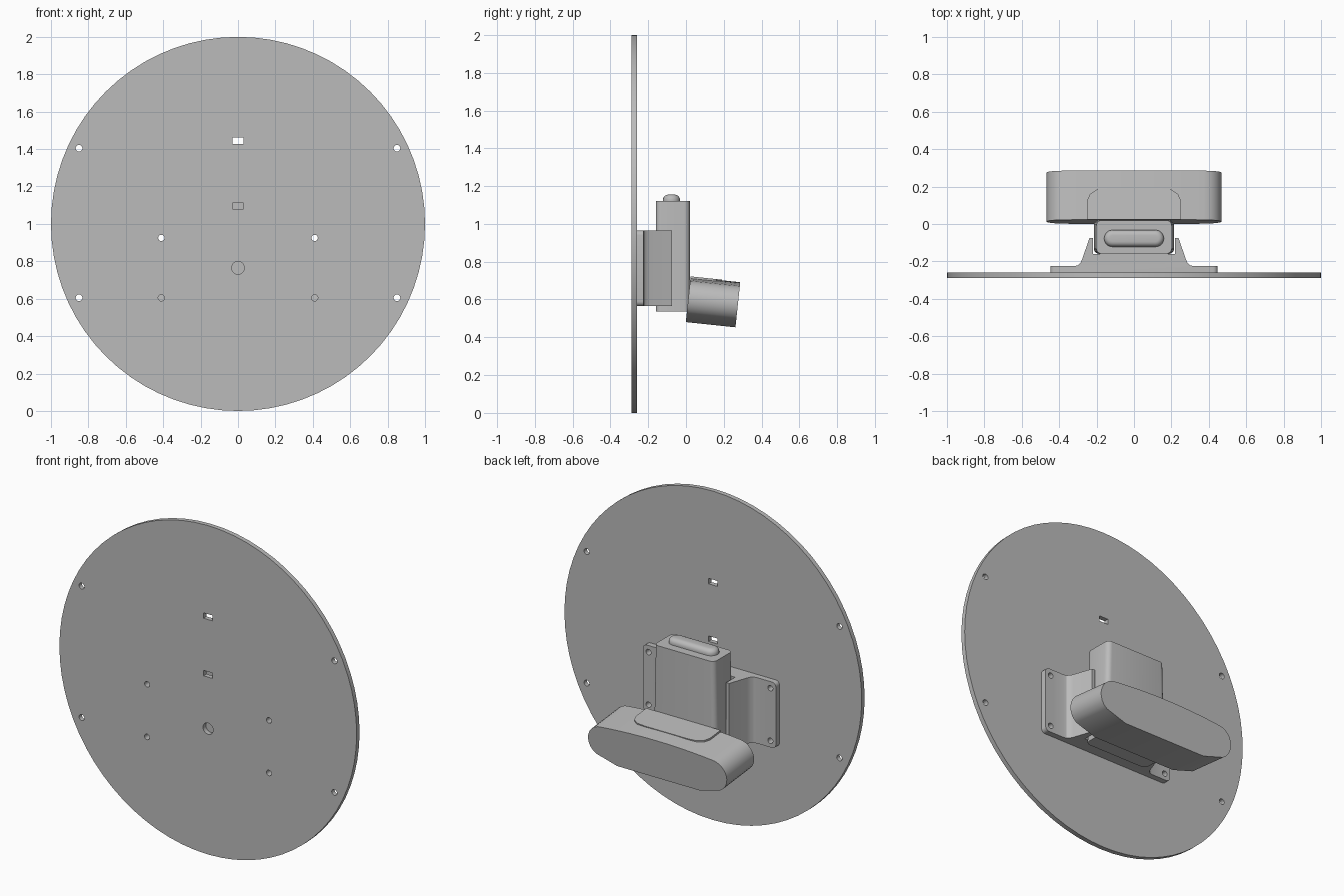
import bpy, bmesh, math
from mathutils import Matrix, Vector

cube = bpy.data.objects.get("Cube")
if cube:
    bpy.data.objects.remove(cube, do_unlink=True)

grey = bpy.data.materials.new("plain grey")
grey.use_nodes = True
grey.diffuse_color = (0.5, 0.5, 0.5, 1)
grey.node_tree.nodes["Principled BSDF"].inputs["Base Color"].default_value = (0.5, 0.5, 0.5, 1)


def finish(bm, name):
    bmesh.ops.recalc_face_normals(bm, faces=bm.faces)
    mesh = bpy.data.meshes.new(name)
    bm.to_mesh(mesh)
    bm.free()
    mesh.materials.append(grey)
    obj = bpy.data.objects.new(name, mesh)
    bpy.context.collection.objects.link(obj)
    return obj


def prism(outline, low, high, axis):
    """Extrude a 2D outline along y (points are x, z) or z (points are x, y)."""
    bm = bmesh.new()
    place = (lambda a, b: (a, low, b)) if axis == "y" else (lambda a, b: (a, b, low))
    face = bm.faces.new([bm.verts.new(place(a, b)) for a, b in outline])
    top = bmesh.ops.extrude_face_region(bm, geom=[face])["geom"]
    step = Vector((0, high - low, 0)) if axis == "y" else Vector((0, 0, high - low))
    bmesh.ops.translate(bm, vec=step, verts=[v for v in top if isinstance(v, bmesh.types.BMVert)])
    return bm


def circle(cx, cy, r, n):
    return [(cx + r * math.cos(math.tau * i / n), cy + r * math.sin(math.tau * i / n)) for i in range(n)]


def rect(cx, cy, w, h):
    return [(cx + sx * w / 2, cy + sy * h / 2) for sx, sy in ((-1, -1), (1, -1), (1, 1), (-1, 1))]


def mirrored(half):
    return half + [(-x, y) for x, y in reversed(half) if abs(x) > 1e-6]


def bevel(bm, test, size, segments=5):
    edges = [e for e in bm.edges if test(e)]
    bmesh.ops.bevel(bm, geom=edges, offset=size, segments=segments, profile=0.5, affect="EDGES")


def along(edge, axis):
    d = (edge.verts[1].co - edge.verts[0].co).normalized()
    return abs(d[axis]) > 0.95


def smooth(obj, angle=30):
    bpy.ops.object.select_all(action="DESELECT")
    obj.select_set(True)
    bpy.context.view_layer.objects.active = obj
    bpy.ops.object.shade_smooth_by_angle(angle=math.radians(angle))


def drill(obj, outlines):
    """Cut every outline through the part along y."""
    for outline in outlines:
        cutter = finish(prism(outline, -0.4, -0.2, "y"), "cutter")
        cutter.hide_render = True
        mod = obj.modifiers.new("hole", "BOOLEAN")
        mod.operation, mod.solver, mod.object = "DIFFERENCE", "EXACT", cutter
        bpy.context.view_layer.objects.active = obj
        bpy.ops.object.modifier_apply(modifier=mod.name)
        bpy.data.objects.remove(cutter, do_unlink=True)


# Round plate with screw holes, two slots and a centre hole
screws = [circle(s * 0.41, z, 0.017, 16) for s in (-1, 1) for z in (0.605, 0.925)]
rim = [circle(s * 0.85, z, 0.018, 16) for s in (-1, 1) for z in (0.605, 1.405)]
slots = [rect(0, z, 0.06, 0.033) for z in (1.095, 1.445)]
plate = finish(prism(circle(0, 1, 1, 72), -0.288, -0.26, "y"), "round_plate")
drill(plate, screws + rim + slots + [circle(0, 0.765, 0.034, 24)])
smooth(plate)

# Wall bracket: flanged cradle with flared cheeks
half = [(0.447, -0.26), (0.447, -0.225), (0.32, -0.225), (0.3, -0.221), (0.286, -0.208),
        (0.278, -0.19), (0.238, -0.075), (0.218, -0.075), (0.218, -0.16)]
bm = prism(mirrored(half), 0.565, 0.965, "z")
bevel(bm, lambda e: along(e, 1) and all(abs(v.co.x) > 0.44 for v in e.verts), 0.025)
bracket = finish(bm, "bracket")
drill(bracket, screws)
smooth(bracket)

# Upright body, slightly narrower at the top
bm = prism(rect(0, -0.07, 0.43, 0.18), 0.537, 1.12, "z")
for v in bm.verts:
    if v.co.z > 1:
        v.co.x *= 0.94
bevel(bm, lambda e: along(e, 2), 0.03)
smooth(finish(bm, "body"))

# Long push button on top of the body
pill = [(s * (0.115 + 0.045 * math.cos(a)), -0.077 + s * 0.045 * math.sin(a))
        for s in (1, -1) for a in [math.pi * (i / 10 - 0.5) for i in range(11)]]
bm = prism(pill, 1.11, 1.155, "z")
bevel(bm, lambda e: all(v.co.z > 1.15 for v in e.verts), 0.028)
smooth(finish(bm, "button"), 40)

# Tilted head: arched top, round ends, chamfered underside
tilt = Matrix.Translation((0.0, 0.143, 0.586)) @ Matrix.Rotation(math.radians(-6), 4, "X")
half = [(0.37 * i / 6, 0.12 - 0.018 * (i / 6) ** 2) for i in range(7)]
half += [(0.37 + 0.097 * math.sin(math.pi * i / 12), 0.005 + 0.097 * math.cos(math.pi * i / 12))
         for i in range(1, 11)]
half += [(0.28, -0.12)]
bm = prism(mirrored(half), -0.132, 0.132, "y")
bm.transform(tilt)
smooth(finish(bm, "head"))

# Thin saddle where the body meets the head
half = [(0.25, -0.132), (0.25, -0.03), (0.235, 0.005), (0.2, 0.028), (0.14, 0.034)]
bm = prism(mirrored(half), 0.11, 0.123, "z")
bm.transform(tilt)
smooth(finish(bm, "saddle"))
